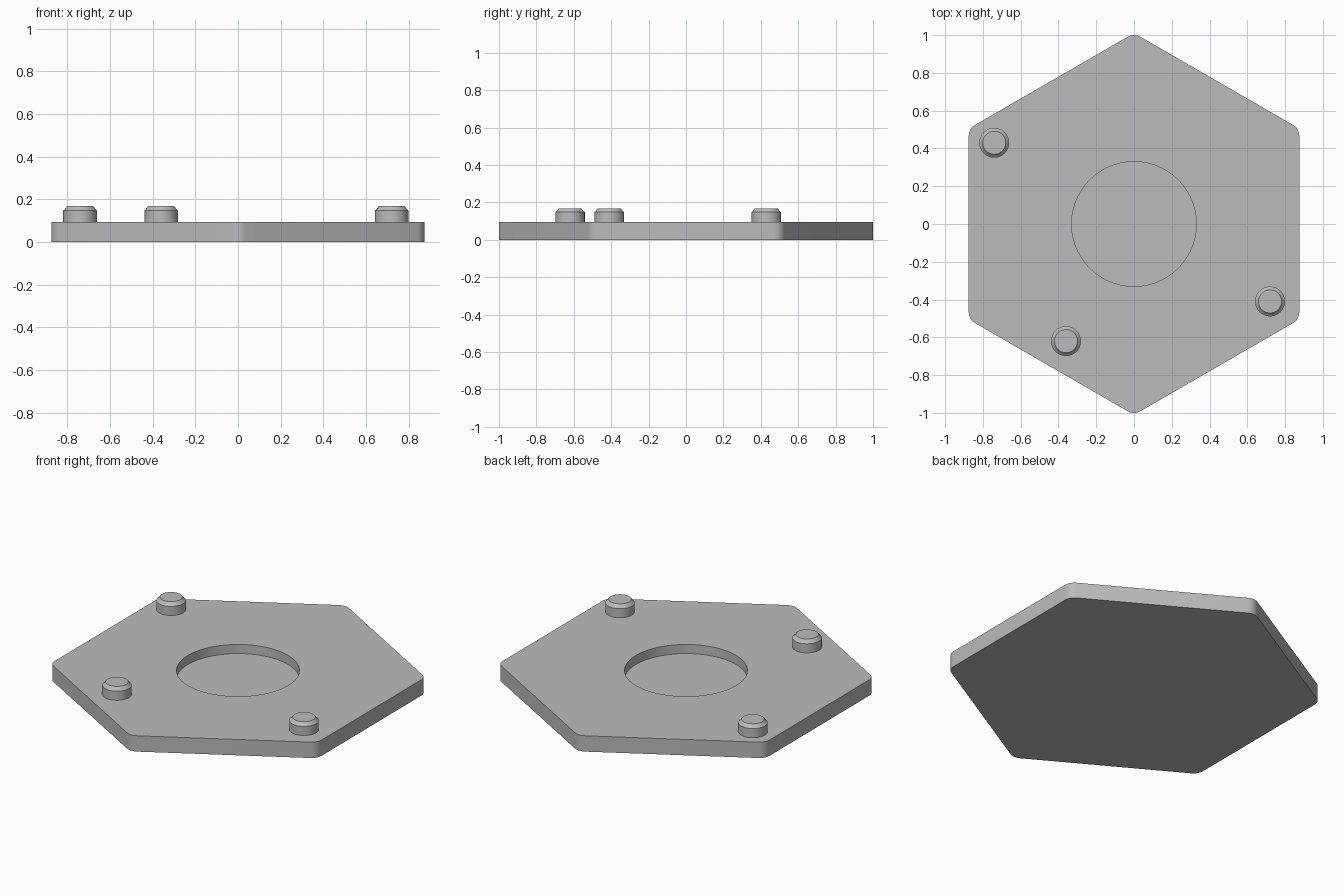
import bpy, bmesh, math
from mathutils import Vector

if "Cube" in bpy.data.objects:
    bpy.data.objects.remove(bpy.data.objects["Cube"])

TOP, FLOOR = 0.094, 0.04        # plate top and recess floor heights
APOTHEM, CORNER = 0.875, 0.067  # hexagon size and corner radius

grey = bpy.data.materials.new("plain grey")
grey.diffuse_color = (0.5, 0.5, 0.5, 1)
grey.use_nodes = True
grey.node_tree.nodes["Principled BSDF"].inputs["Base Color"].default_value = grey.diffuse_color


def finish(name, bm, location=(0, 0, 0)):
    bmesh.ops.recalc_face_normals(bm, faces=bm.faces)
    mesh = bpy.data.meshes.new(name)
    bm.to_mesh(mesh)
    bm.free()
    mesh.materials.append(grey)
    obj = bpy.data.objects.new(name, mesh)
    obj.location = location
    bpy.context.collection.objects.link(obj)
    bpy.ops.object.select_all(action='DESELECT')
    obj.select_set(True)
    bpy.context.view_layer.objects.active = obj
    bpy.ops.object.shade_smooth_by_angle(angle=math.radians(20))
    return obj


def loft(bm, rings):
    """Join equal-length rings of points with quads; return the vertex rings."""
    loops = [[bm.verts.new(p) for p in ring] for ring in rings]
    for a, b in zip(loops, loops[1:]):
        for i in range(len(a)):
            j = (i + 1) % len(a)
            bm.faces.new((a[i], a[j], b[j], b[i]))
    return loops


def circle(r, z, n):
    return [Vector((r * math.cos(math.tau * i / n), r * math.sin(math.tau * i / n), z))
            for i in range(n)]


def rounded_hexagon(z, steps=8):
    reach = (APOTHEM - CORNER) / math.cos(math.pi / 6)
    points = []
    for k in range(6):
        corner = math.radians(30 + 60 * k)
        for s in range(steps + 1):
            a = corner + math.radians(-30 + 60 * s / steps)
            points.append(Vector((reach * math.cos(corner) + CORNER * math.cos(a),
                                  reach * math.sin(corner) + CORNER * math.sin(a), z)))
    return points


# Hexagonal plate with a round recess in its top
bm = bmesh.new()
outer = loft(bm, [rounded_hexagon(0), rounded_hexagon(TOP)])
recess = loft(bm, [circle(0.33, TOP, 96), circle(0.33, FLOOR, 96)])
bm.faces.new(outer[0])
bm.faces.new(recess[1])
rim = [bm.edges.get((ring[i], ring[i - 1]))
       for ring in (outer[1], recess[0]) for i in range(len(ring))]
bmesh.ops.triangle_fill(bm, edges=rim, use_beauty=True, normal=(0, 0, 1))
finish("hexagonal_plate", bm)

# Chamfered pegs standing on the plate
PEG_PROFILE = [(0.079, 0), (0.079, 0.054), (0.073, 0.058), (0.061, 0.074)]
for i, (x, y) in enumerate([(-0.74, 0.43), (-0.36, -0.62), (0.72, -0.41)], 1):
    bm = bmesh.new()
    rings = loft(bm, [circle(r, z, 48) for r, z in PEG_PROFILE])
    bm.faces.new(rings[0])
    bm.faces.new(rings[-1])
    finish(f"peg_{i}", bm, (x, y, TOP))
